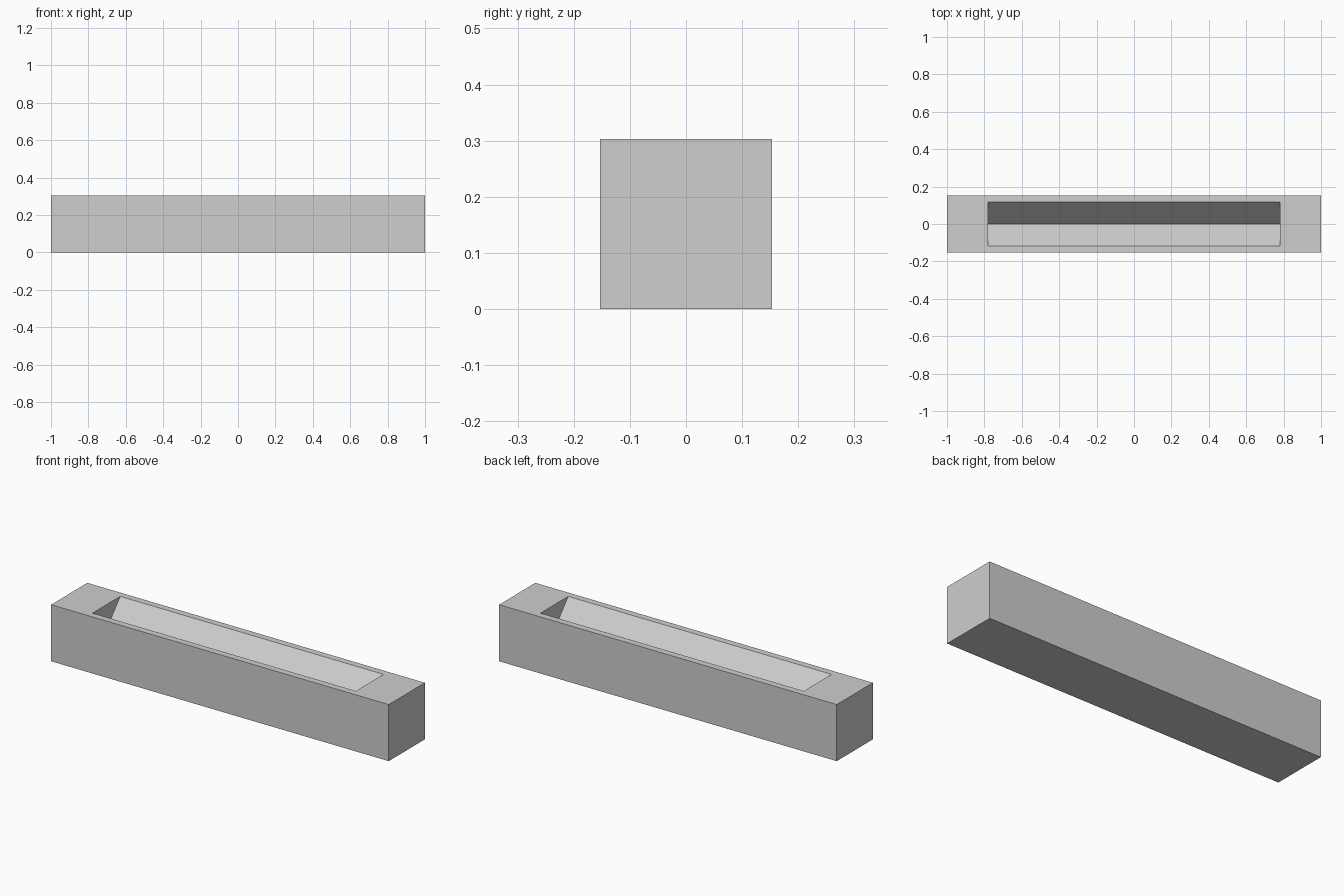
import bpy
import bmesh

default_cube = bpy.data.objects.get("Cube")
if default_cube:
    bpy.data.objects.remove(default_cube, do_unlink=True)

# Overall block and groove sizes
HALF_LENGTH, HALF_WIDTH, HEIGHT = 1.0, 0.153, 0.303
GROOVE_LENGTH, GROOVE_WIDTH, GROOVE_DEPTH = 0.78, 0.117, 0.135

grey = bpy.data.materials.new("light grey")
grey.use_nodes = True
colour = (0.62, 0.62, 0.62, 1)
grey.diffuse_color = colour
grey.node_tree.nodes["Principled BSDF"].inputs["Base Color"].default_value = colour


def rectangle(bm, half_x, half_y, z):
    """Four corner vertices, counter-clockwise from above."""
    signs = ((-1, -1), (1, -1), (1, 1), (-1, 1))
    return [bm.verts.new((sx * half_x, sy * half_y, z)) for sx, sy in signs]


bm = bmesh.new()
bottom = rectangle(bm, HALF_LENGTH, HALF_WIDTH, 0)
top = rectangle(bm, HALF_LENGTH, HALF_WIDTH, HEIGHT)
rim = rectangle(bm, GROOVE_LENGTH, GROOVE_WIDTH, HEIGHT)
bm.faces.new(bottom[::-1])

# Outer walls and the flat border around the groove
for lower, upper in ((bottom, top), (top, rim)):
    for i in range(4):
        j = (i + 1) % 4
        bm.faces.new((lower[i], lower[j], upper[j], upper[i]))

# V-shaped groove with upright triangular ends
right_end, left_end = [bm.verts.new((x, 0, HEIGHT - GROOVE_DEPTH))
                       for x in (-GROOVE_LENGTH, GROOVE_LENGTH)]
bm.faces.new((rim[0], rim[1], left_end, right_end))
bm.faces.new((rim[2], rim[3], right_end, left_end))
bm.faces.new((rim[1], rim[2], left_end))
bm.faces.new((rim[3], rim[0], right_end))
bmesh.ops.recalc_face_normals(bm, faces=bm.faces)

mesh = bpy.data.meshes.new("grooved_block")
bm.to_mesh(mesh)
bm.free()
mesh.materials.append(grey)
block = bpy.data.objects.new("grooved_block", mesh)
bpy.context.collection.objects.link(block)
